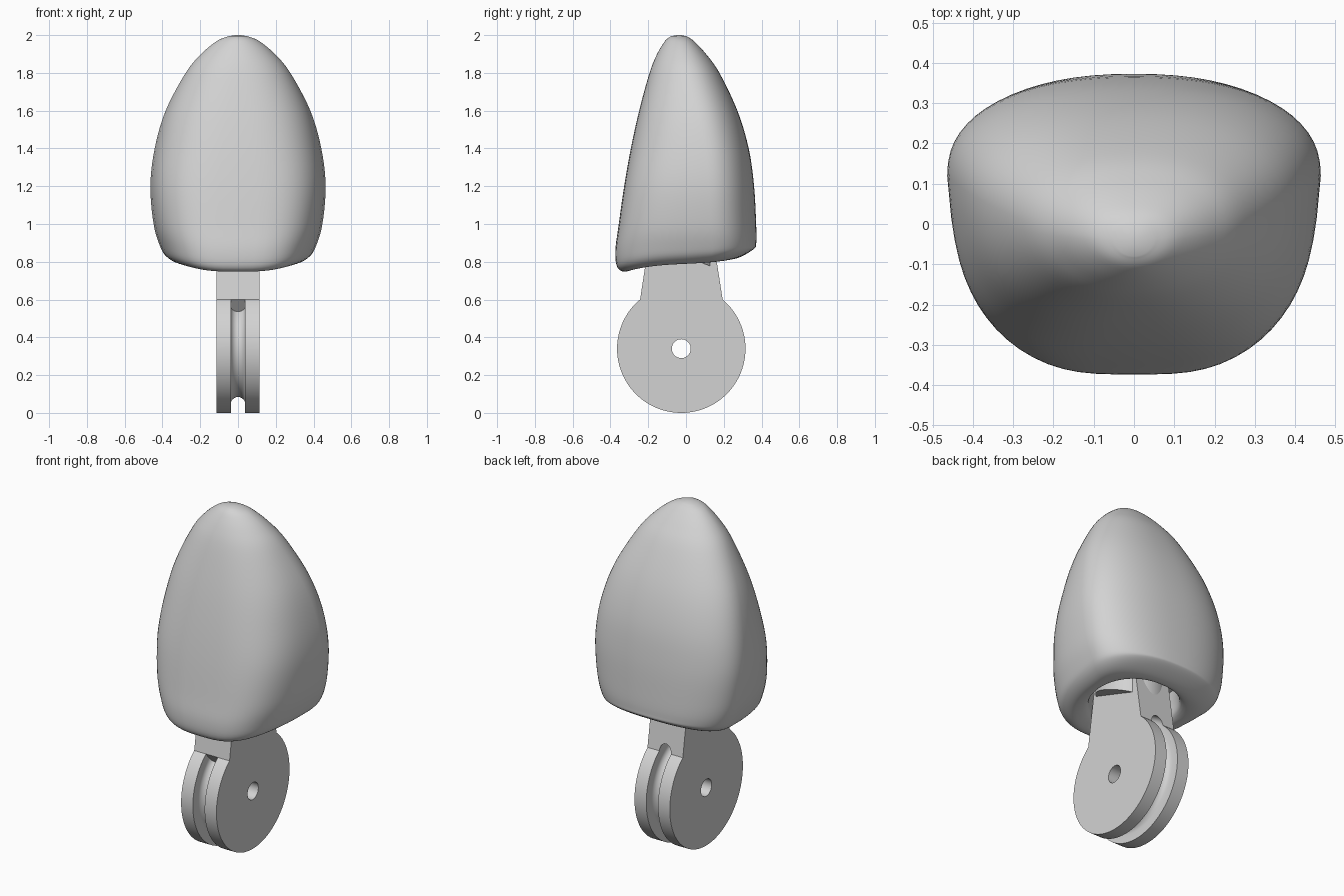
import bpy, bmesh, math

if "Cube" in bpy.data.objects:
    bpy.data.objects.remove(bpy.data.objects["Cube"], do_unlink=True)

COLOUR = (0.65, 0.65, 0.65, 1)
grey = bpy.data.materials.new("light grey plastic")
grey.use_nodes = True
grey.diffuse_color = COLOUR
grey.node_tree.nodes["Principled BSDF"].inputs["Base Color"].default_value = COLOUR


def make_object(name, bm):
    bmesh.ops.recalc_face_normals(bm, faces=bm.faces)
    mesh = bpy.data.meshes.new(name)
    bm.to_mesh(mesh)
    bm.free()
    mesh.materials.append(grey)
    obj = bpy.data.objects.new(name, mesh)
    bpy.context.collection.objects.link(obj)
    return obj


def shade(obj, degrees):
    bpy.ops.object.select_all(action="DESELECT")
    obj.select_set(True)
    bpy.context.view_layer.objects.active = obj
    bpy.ops.object.shade_smooth_by_angle(angle=math.radians(degrees))


def cut(obj, cutter):
    mod = obj.modifiers.new("cut", "BOOLEAN")
    mod.operation, mod.object, mod.solver = "DIFFERENCE", cutter, "EXACT"
    bpy.context.view_layer.objects.active = obj
    bpy.ops.object.modifier_apply(modifier=mod.name)
    bpy.data.objects.remove(cutter, do_unlink=True)


def bridge(bm, a, b):
    for i in range(len(a)):
        j = (i + 1) % len(a)
        bm.faces.new((a[i], a[j], b[j], b[i]))


def loft(name, loops):
    """Skin closed loops of points and cap both ends."""
    bm = bmesh.new()
    rings = [[bm.verts.new(p) for p in loop] for loop in loops]
    for a, b in zip(rings, rings[1:]):
        bridge(bm, a, b)
    bm.faces.new(rings[0])
    bm.faces.new(rings[-1])
    return make_object(name, bm)


def prism(name, outline, half_width):
    """Extrude a (y, z) outline along x."""
    return loft(name, [[(x, y, z) for y, z in outline] for x in (-half_width, half_width)])


def circle(u, v, r, n):
    return [(u + r * math.cos(math.tau * i / n), v + r * math.sin(math.tau * i / n)) for i in range(n)]


# Rounded shell: rings of height, tilt, half width, front y, back y, widest y, front squareness
RINGS = [
    (1.994, 0, .05, -.08, .003, -.037, 2),
    (1.97, 0, .11, -.11, .04, -.03, 2),
    (1.9, 0, .195, -.153, .106, -.015, 2.1),
    (1.8, 0, .277, -.193, .177, .01, 2.3),
    (1.6, 0, .383, -.248, .272, .06, 2.6),
    (1.4, 0, .441, -.292, .332, .1, 2.9),
    (1.2, .01, .464, -.328, .36, .12, 3.2),
    (1.0, .02, .447, -.357, .371, .13, 3.3),
    (.88, .05, .413, -.374, .372, .14, 3.2),
    (.82, .12, .378, -.363, .361, .13, 3.1),
    (.79, .14, .315, -.315, .28, .1, 2.9),
    (.805, .1, .25, -.26, .23, 0, 2.1),
    (.87, .03, .24, -.25, .22, -.015, 2),
    (.95, 0, .235, -.245, .215, -.015, 2),
]
SEGMENTS, STEPS = 64, 5
BACK_SQUARENESS, FRONT_PINCH = 2.3, .08


def spline(a, b, c, d, t):
    return tuple(0.5 * (2 * q + (r - p) * t + (2 * p - 5 * q + 4 * r - s) * t * t
                 + (3 * q - p - 3 * r + s) * t ** 3) for p, q, r, s in zip(a, b, c, d))


def power(v, e):
    return math.copysign(abs(v) ** e, v)


def shell_ring(ring):
    z, tilt, w, front, back, mid, square = ring
    points = []
    for i in range(SEGMENTS):
        c, s = math.cos(math.tau * i / SEGMENTS), math.sin(math.tau * i / SEGMENTS)
        e = 2 / (square if s < 0 else BACK_SQUARENESS)
        reach = power(s, e)
        y = mid + reach * (back - mid if s > 0 else mid - front)
        x = w * power(c, e) * (1 + FRONT_PINCH * min(reach, 0))
        points.append((x, y, z + tilt * y * (.35 + 6 * y * y)))
    return points


last = len(RINGS) - 1
loops = [[(x * .3, -.038 + (y + .038) * .3, 2) for x, y, z in shell_ring(RINGS[0])]]
for k in range(last):
    pts = [RINGS[min(max(k + o, 0), last)] for o in (-1, 0, 1, 2)]
    loops += [shell_ring(spline(*pts, t / STEPS)) for t in range(STEPS)]
loops.append(shell_ring(RINGS[-1]))
shade(loft("fingertip_shell", loops), 50)

# Pivot disc and tapering neck as one outline
HUB_Y, HUB_Z, RADIUS, HALF = -.025, .34, .34, .115
NECK_BASE = HUB_Z + .26
outline = [p for p in circle(HUB_Y, HUB_Z, RADIUS, 120) if p[1] < NECK_BASE - .004]
first_low = next(i for i, p in enumerate(outline) if p[0] < HUB_Y)
outline = (outline[:first_low] + [(.194, NECK_BASE), (.135, .98), (-.185, .98), (-.243, NECK_BASE)]
           + outline[first_low:])
joint = prism("pivot_joint", outline, HALF)

# Pin hole
cut(joint, prism("pin_cutter", circle(HUB_Y, HUB_Z, .05, 40), .3))

# Cable groove: a round-ended slot swept round the rim, tunnelling into the back of the neck
GROOVE, INNER, OUTER = .039, .295, .335
half_turn = [math.pi * i / 12 for i in range(13)]
profile = [(INNER - GROOVE * math.sin(a), GROOVE * math.cos(a)) for a in half_turn]
profile += [(OUTER + GROOVE * math.sin(a), -GROOVE * math.cos(a)) for a in half_turn]
sweep = [math.radians(a) for a in range(130, 438, 3)]
cut(joint, loft("groove_cutter", [[(x, HUB_Y + r * math.cos(a), HUB_Z + r * math.sin(a))
                                   for r, x in profile] for a in sweep]))
shade(joint, 30)

# Round peg with a slanted underside, seated in the shell socket
peg_ring = circle(0, HUB_Y, .19, 48)
peg = loft("socket_peg", [[(x, y, .765 + .35 * (.165 - y)) for x, y in peg_ring],
                          [(x, y, .97) for x, y in peg_ring]])
shade(peg, 30)
